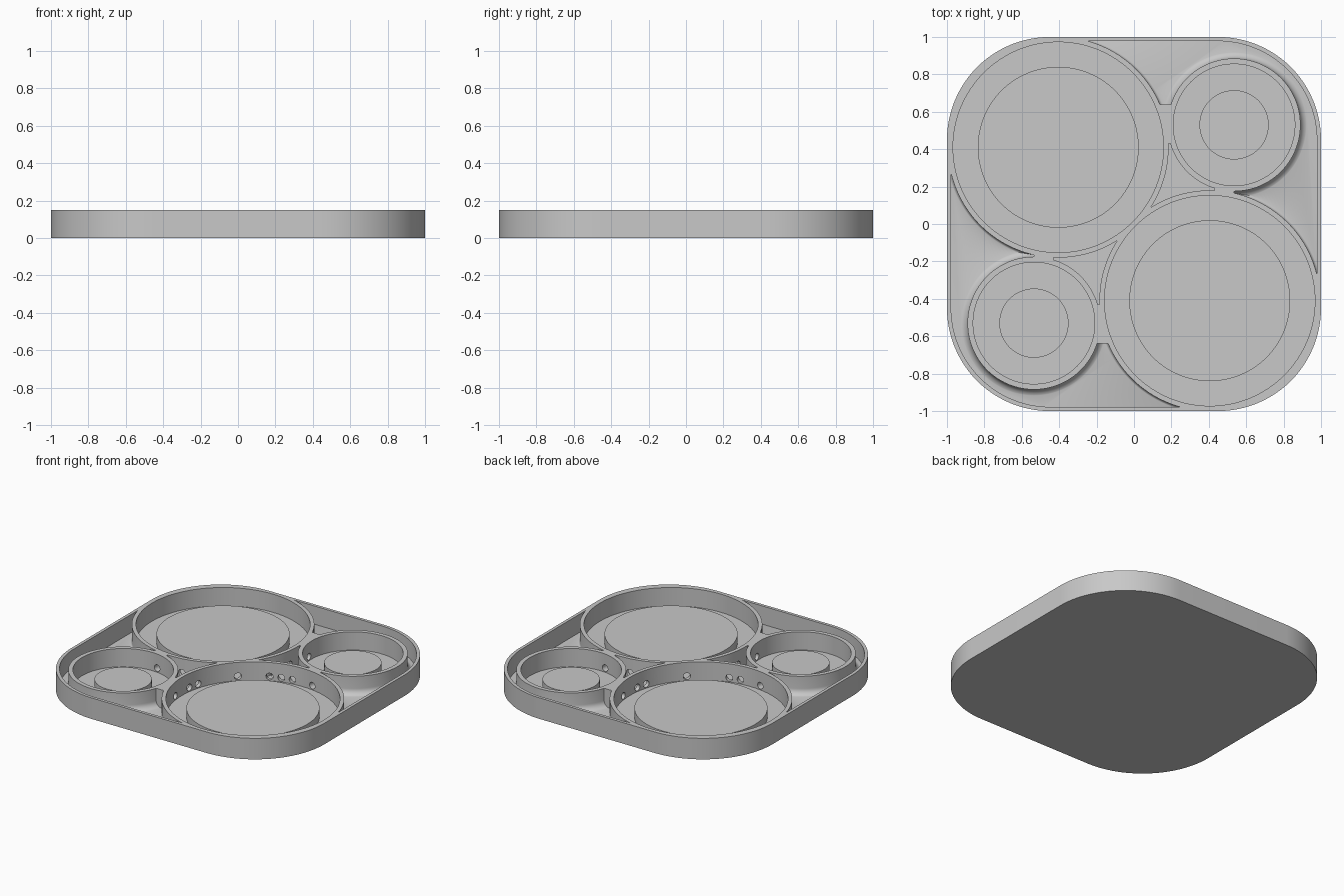
import bpy, bmesh, math
from mathutils import Matrix, Vector

if "Cube" in bpy.data.objects:
    bpy.data.objects.remove(bpy.data.objects["Cube"], do_unlink=True)

HEIGHT, FLOOR, PEDESTAL, ABOVE = 0.15, 0.02, 0.083, 0.25
BIG, SMALL = Vector((0.405, -0.41, 0)), Vector((0.535, 0.53, 0))
BIG_R, SMALL_R = 0.5625, 0.325          # cup inner radii
BIG_POST, SMALL_POST = 0.59, 0.355      # cup wall outer radii

grey = bpy.data.materials.new("light_grey")
grey.use_nodes = True
grey.diffuse_color = (0.58, 0.58, 0.58, 1)
grey.node_tree.nodes["Principled BSDF"].inputs["Base Color"].default_value = grey.diffuse_color


def make_object(name, bm):
    bmesh.ops.recalc_face_normals(bm, faces=bm.faces)
    mesh = bpy.data.meshes.new(name)
    bm.to_mesh(mesh)
    bm.free()
    obj = bpy.data.objects.new(name, mesh)
    bpy.context.collection.objects.link(obj)
    mesh.materials.append(grey)
    return obj


def prism(name, outline, z0, z1):
    bm = bmesh.new()
    face = bm.faces.new([bm.verts.new((x, y, z0)) for x, y in outline])
    top = bmesh.ops.extrude_face_region(bm, geom=[face])["geom"]
    bmesh.ops.translate(bm, vec=(0, 0, z1 - z0),
                        verts=[v for v in top if isinstance(v, bmesh.types.BMVert)])
    return make_object(name, bm)


def rounded_square(half, radius, steps=24):
    c = half - radius
    points = []
    for quarter, (sx, sy) in enumerate([(1, 1), (-1, 1), (-1, -1), (1, -1)]):
        for i in range(steps + 1):
            a = (quarter + i / steps) * math.pi / 2
            points.append((sx * c + radius * math.cos(a), sy * c + radius * math.sin(a)))
    return points


def box(name, x0, x1, y0, y1, z0, z1):
    return prism(name, [(x0, y0), (x1, y0), (x1, y1), (x0, y1)], z0, z1)


def lathe(name, profile, centre, steps=128):
    """Solid of revolution; the profile starts and ends on the axis."""
    bm = bmesh.new()
    rings = []
    for r, z in profile:
        count = steps if r > 0 else 1
        rings.append([bm.verts.new((centre.x + r * math.cos(2 * math.pi * i / steps),
                                    centre.y + r * math.sin(2 * math.pi * i / steps), z))
                      for i in range(count)])
    for a, b in zip(rings, rings[1:]):
        if len(a) == 1:
            bm.faces.new(b)
        elif len(b) == 1:
            bm.faces.new(a)
        else:
            for i in range(steps):
                j = (i + 1) % steps
                bm.faces.new((a[i], a[j], b[j], b[i]))
    return make_object(name, bm)


def carve(target, cutter):
    mod = target.modifiers.new("carve", "BOOLEAN")
    mod.operation, mod.solver, mod.object = "DIFFERENCE", "EXACT", cutter
    bpy.context.view_layer.objects.active = target
    bpy.ops.object.modifier_apply(modifier=mod.name)
    bpy.data.objects.remove(cutter, do_unlink=True)


def post(radius, flare, centre):
    """Outside of a cup wall, with an optional fillet where it meets the floor."""
    profile = [(0, -0.1), (radius + flare, -0.1)]
    if flare:
        for i in range(9):
            t = math.pi / 2 * i / 8
            profile.append((radius + flare * (1 - math.sin(t)),
                            FLOOR - 0.002 + flare * (1 - math.cos(t))))
    return lathe("post", profile + [(radius, 0.4), (0, 0.4)], centre)


def cup(radius, disc, centre):
    """Cup space around a raised round pedestal."""
    return lathe("cup", [(0, PEDESTAL), (disc, PEDESTAL), (disc, FLOOR),
                         (radius, FLOOR), (radius, ABOVE), (0, ABOVE)], centre)


# Solid rounded tray
tray = prism("tray", rounded_square(1.0, 0.55), 0, HEIGHT)

# Corner pockets: inset outline minus the cup walls and the central block
pockets = prism("pockets", rounded_square(0.978, 0.53), FLOOR, ABOVE)
for s in (1, -1):
    carve(pockets, post(BIG_POST, 0.02, BIG * s))
    carve(pockets, post(SMALL_POST, 0.045, SMALL * s))
    xs, ys = sorted((-0.3 * s, 0.535 * s)), sorted((-0.3 * s, 0.64 * s))
    carve(pockets, box("core", *xs, *ys, -0.1, 0.4))
carve(tray, pockets)

# Three-sided pockets in the middle, between the cups
middle = box("middle", -0.43, 0.43, -0.43, 0.43, FLOOR, ABOVE)
for s in (1, -1):
    carve(middle, post(BIG_POST, 0, BIG * s))
    carve(middle, post(SMALL_POST, 0, SMALL * s))
carve(tray, middle)

# Four cups with pedestals
for s in (1, -1):
    carve(tray, cup(BIG_R, 0.43, BIG * s))
    carve(tray, cup(SMALL_R, 0.185, SMALL * s))

# Small round passages through the cup walls
holes = bmesh.new()


def add_hole(centre, degrees, r0, r1):
    turn = Matrix.Rotation(math.radians(degrees), 4, "Z")
    middle_point = Vector(((r0 + r1) / 2, 0, 0.05))
    bmesh.ops.create_cone(holes, cap_ends=True, segments=16, radius1=0.024, radius2=0.024,
                          depth=r1 - r0, matrix=Matrix.Translation(centre) @ turn
                          @ Matrix.Translation(middle_point) @ Matrix.Rotation(math.pi / 2, 4, "Y"))


for s, base in ((1, 135), (-1, 315)):
    for offset in (21, 29, 37, 53):
        for side in (1, -1):
            add_hole(BIG * s, base + side * offset, 0.53, 0.64)
    add_hole(SMALL * s, base + 90, 0.30, 0.40)
add_hole(BIG, 135, 0.53, 0.62)
carve(tray, make_object("holes", holes))

# Smooth round walls, crisp rims
bpy.ops.object.select_all(action="DESELECT")
tray.select_set(True)
bpy.context.view_layer.objects.active = tray
bpy.ops.object.shade_smooth_by_angle(angle=math.radians(30))
